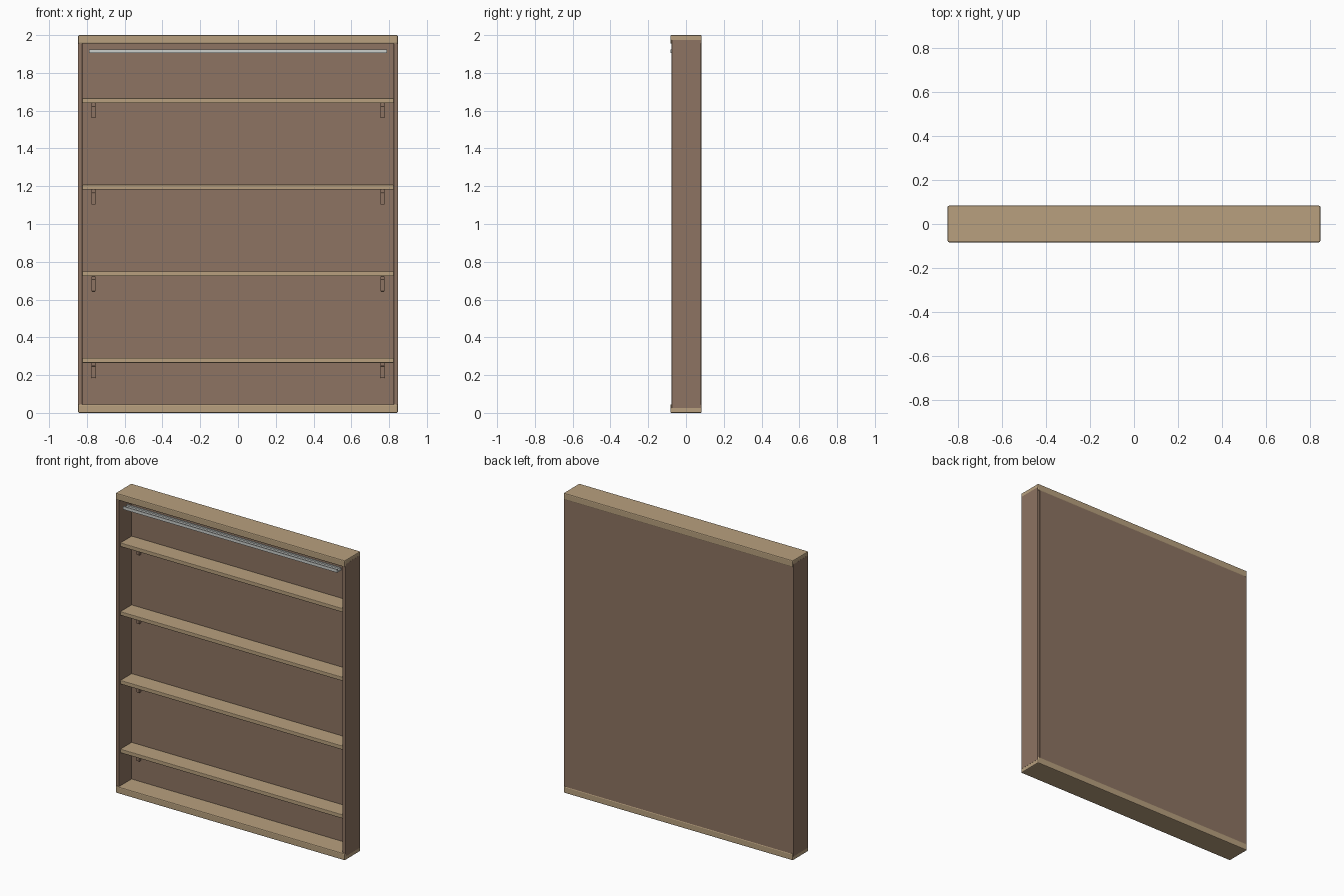
import bpy, bmesh

if "Cube" in bpy.data.objects:
    bpy.data.objects.remove(bpy.data.objects["Cube"])


def material(name, rgb):
    m = bpy.data.materials.new(name)
    m.diffuse_color = (*rgb, 1)
    m.use_nodes = True
    m.node_tree.nodes["Principled BSDF"].inputs["Base Color"].default_value = m.diffuse_color
    return m


LIGHT_WOOD = material("light_wood", (0.479, 0.352, 0.209))
BROWN_WOOD = material("brown_wood", (0.270, 0.174, 0.122))
ALUMINIUM = material("aluminium", (0.60, 0.62, 0.60))


def finish(name, bm, mat, bevel):
    mesh = bpy.data.meshes.new(name)
    bmesh.ops.recalc_face_normals(bm, faces=bm.faces)
    bm.to_mesh(mesh)
    bm.free()
    mesh.materials.append(mat)
    ob = bpy.data.objects.new(name, mesh)
    bpy.context.collection.objects.link(ob)
    if bevel:
        mod = ob.modifiers.new("rounded_edges", 'BEVEL')
        mod.width = bevel
        mod.segments = 2
    return ob


def box(name, x, y, z, mat, bevel=0.0):
    """Box given by its (min, max) range on each axis."""
    bm = bmesh.new()
    bmesh.ops.create_cube(bm, size=1)
    for v in bm.verts:
        for i, (lo, hi) in enumerate((x, y, z)):
            v.co[i] = lo if v.co[i] < 0 else hi
    return finish(name, bm, mat, bevel)


def extrude_x(name, profile, x0, x1, mat, bevel=0.0):
    """Closed (y, z) profile extruded along x."""
    bm = bmesh.new()
    face = bm.faces.new([bm.verts.new((x0, y, z)) for y, z in profile])
    new = bmesh.ops.extrude_face_region(bm, geom=[face])["geom"]
    bmesh.ops.translate(bm, vec=(x1 - x0, 0, 0),
                        verts=[g for g in new if isinstance(g, bmesh.types.BMVert)])
    return finish(name, bm, mat, bevel)


# Frame: top and bottom boards, side boards let into them, back board
for name, z in (("bottom_board", (0.0, 0.045)), ("top_board", (1.955, 2.0))):
    box(name, (-0.846, 0.846), (-0.083, 0.083), z, LIGHT_WOOD, 0.006)
for side, x in (("left", (-0.847, -0.824)), ("right", (0.824, 0.847))):
    box(side + "_side_board", x, (-0.076, 0.079), (0.025, 1.975), BROWN_WOOD, 0.002)
box("back_board", (-0.83, 0.83), (0.055, 0.0815), (0.025, 1.975), BROWN_WOOD)

# Shelves, each on two L-shaped brackets
for i in range(4):
    z = 0.265 + i * 0.4585
    box(f"shelf_{i + 1}", (-0.824, 0.824), (-0.065, 0.056), (z, z + 0.026), LIGHT_WOOD, 0.004)
    bracket = [(0.056, z), (-0.02, z), (-0.02, z - 0.018), (0.037, z - 0.018),
               (0.037, z - 0.08), (0.056, z - 0.08)]
    for side, x in (("left", -0.765), ("right", 0.765)):
        extrude_x(f"{side}_bracket_{i + 1}", bracket, x - 0.01, x + 0.01, BROWN_WOOD, 0.002)

# Light rail below the top board: stepped channel
rail = [(-0.083, 1.905), (-0.04, 1.905), (-0.04, 1.925), (-0.048, 1.925),
        (-0.048, 1.916), (-0.075, 1.916), (-0.075, 1.925), (-0.083, 1.925)]
extrude_x("light_rail", rail, -0.79, 0.79, ALUMINIUM)
